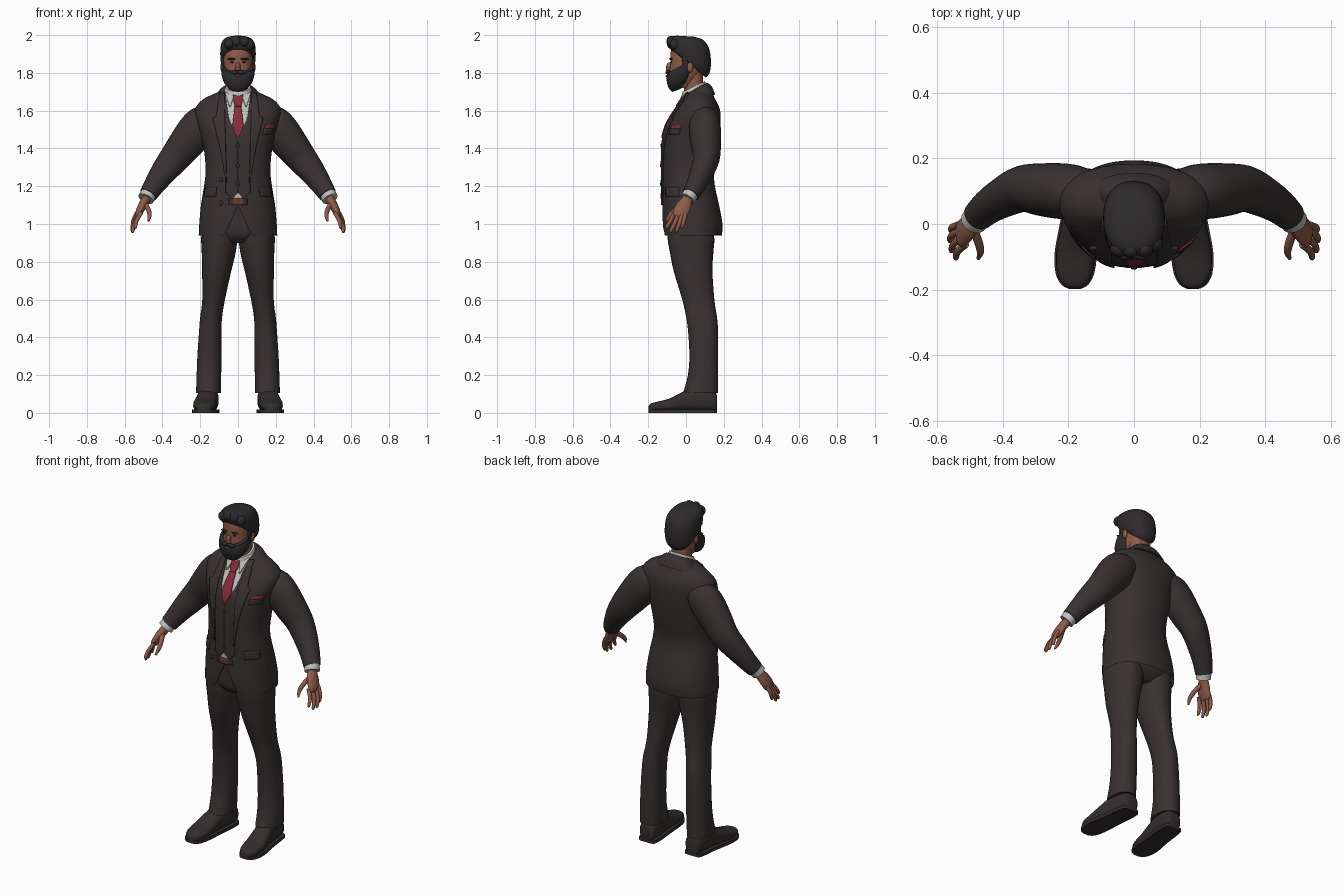
import bpy, bmesh, math
from mathutils import Vector


def material(name, rgb):
    m = bpy.data.materials.new(name)
    m.diffuse_color = (*rgb, 1)
    return m


SUIT = material("dark_suit", (0.040, 0.031, 0.031))
HAIR = material("dark_hair", (0.027, 0.024, 0.024))
SHOE = material("dark_leather", (0.034, 0.027, 0.027))
SKIN = material("skin", (0.27, 0.105, 0.065))
SHIRT = material("shirt_white", (0.52, 0.52, 0.50))
TIE = material("tie_red", (0.25, 0.025, 0.045))
BELT = material("belt_brown", (0.13, 0.045, 0.025))


def make(name, bm, mat):
    me = bpy.data.meshes.new(name)
    bm.to_mesh(me)
    bm.free()
    me.materials.append(mat)
    ob = bpy.data.objects.new(name, me)
    bpy.context.collection.objects.link(ob)
    return ob


def resample(rows, k=4):
    """Smooth curve through the given rows of numbers."""
    out = []
    for i in range(len(rows) - 1):
        a, b, c, d = (rows[max(0, min(len(rows) - 1, i + j))] for j in (-1, 0, 1, 2))
        for s in range(k):
            t = s / k
            out.append([0.5 * (2 * q + (r - p) * t + (2 * p - 5 * q + 4 * r - w) * t * t
                               + (3 * q - p - 3 * r + w) * t ** 3)
                        for p, q, r, w in zip(a, b, c, d)])
    return out + [list(rows[-1])]


def skin(name, rings, mat, caps=True):
    bm = bmesh.new()
    vs = [[bm.verts.new(p) for p in r] for r in rings]
    n = len(vs[0])
    for a, b in zip(vs, vs[1:]):
        for i in range(n):
            bm.faces.new((a[i], a[(i + 1) % n], b[(i + 1) % n], b[i]))
    if caps:
        bm.faces.new(vs[0][::-1])
        bm.faces.new(vs[-1])
    bmesh.ops.recalc_face_normals(bm, faces=bm.faces)
    return make(name, bm, mat)


def oval(n, e):
    """Unit superellipse points."""
    for i in range(n):
        a = 2 * math.pi * i / n
        c, s = math.cos(a), math.sin(a)
        yield math.copysign(abs(c) ** (2 / e), c), math.copysign(abs(s) ** (2 / e), s)


def stack(name, rows, mat, n=32, e=2.3, side=1, hem=None, caps=True):
    """Loft of level or tilted rings: (z front, z back, half width, y front, y back, x centre)."""
    rings = []
    for zf, zb, rx, y0, y1, cx in resample(rows):
        ring = []
        for c, s in oval(n, e):
            x = side * (cx + rx * c)
            z = zf + (zb - zf) * (s + 1) / 2
            if hem and s < 0:
                z = max(z, hem(x))
            ring.append((x, (y0 + y1) / 2 + s * (y1 - y0) / 2, z))
        rings.append(ring)
    return skin(name, rings, mat, caps)


def tube(name, rows, mat, side=1, n=20, k=4):
    """Loft along a path: (x, y, z, radius along y, radius across)."""
    rows = resample(rows, k)
    pts = [Vector((side * r[0], r[1], r[2])) for r in rows]
    rings = []
    for i, p in enumerate(pts):
        t = (pts[min(i + 1, len(pts) - 1)] - pts[max(i - 1, 0)]).normalized()
        u = Vector((0, 1, 0))
        u = (u - t * u.dot(t)).normalized()
        v = t.cross(u)
        rings.append([p + u * c * rows[i][3] + v * s * rows[i][4] for c, s in oval(n, 2)])
    return skin(name, rings, mat)


def blob(name, loc, size, mat, seg=16):
    bm = bmesh.new()
    bmesh.ops.create_uvsphere(bm, u_segments=seg, v_segments=seg // 2 + 2, radius=1)
    for v in bm.verts:
        v.co = Vector([l + s * c for l, s, c in zip(loc, size, v.co)])
    return make(name, bm, mat)


def level(rows):
    return [(r[0], r[0], r[1], r[2], r[3], r[4] if len(r) > 4 else 0) for r in rows]


# Jacket body
TORSO = level([(0.94, .208, -.12, .19), (1.0, .205, -.125, .193), (1.1, .196, -.125, .175),
               (1.2, .18, -.125, .153), (1.27, .172, -.125, .15), (1.35, .175, -.126, .165),
               (1.45, .19, -.12, .178), (1.52, .21, -.102, .182), (1.58, .225, -.07, .183),
               (1.62, .222, -.042, .175), (1.66, .185, -.015, .155), (1.69, .125, .0, .14),
               (1.71, .085, .02, .128), (1.735, .06, .04, .112)])
DENSE = resample(TORSO)


def opening(x):
    return 0.94 + 0.16 * max(0, 1 - abs(x) / 0.07)


stack("jacket_body", TORSO, SUIT, n=56, hem=opening, caps=False)


def front_y(x, z):
    """Front surface of the jacket body."""
    for a, b in zip(DENSE, DENSE[1:]):
        if a[0] <= z <= b[0]:
            t = (z - a[0]) / (b[0] - a[0])
            rx, y0, y1 = (a[i] + (b[i] - a[i]) * t for i in (2, 3, 4))
            u = min(abs(x) / rx, 0.985)
            return (y0 + y1) / 2 - (y1 - y0) / 2 * (1 - u ** 2.3) ** (1 / 2.3)
    return 0


def panel(name, rows, off, mat, side=1, nx=6, k=5, thick=0.009):
    """Plate that follows the chest: rows of (z, x left, x right), bottom to top."""
    bm = bmesh.new()
    grid = []
    for (z0, l0, r0), (z1, l1, r1) in zip(rows, rows[1:]):
        last = (z1, r1) == (rows[-1][0], rows[-1][2])
        for s in range(k + 1 if last else k):
            t = s / k
            z, l, r = z0 + (z1 - z0) * t, l0 + (l1 - l0) * t, r0 + (r1 - r0) * t
            xs = sorted((side * l, side * r))
            line = [xs[0] + (xs[1] - xs[0]) * i / nx for i in range(nx + 1)]
            grid.append([bm.verts.new((x, front_y(x, z) - off, z)) for x in line])
    for a, b in zip(grid, grid[1:]):
        for i in range(nx):
            bm.faces.new((a[i], a[i + 1], b[i + 1], b[i]))
    ob = make(name, bm, mat)
    mod = ob.modifiers.new("thickness", "SOLIDIFY")
    mod.thickness = thick
    mod.offset = -1


# Shirt front, tie, belt and pocket square
panel("shirt_front", [(1.44, -.02, .02), (1.56, -.06, .06), (1.705, -.072, .072)], .002, SHIRT, nx=10)
panel("tie", [(1.455, -.004, .004), (1.52, -.03, .03), (1.63, -.017, .017)], .012, TIE)
panel("tie_knot", [(1.625, -.015, .015), (1.645, -.022, .022), (1.685, -.026, .026)], .018, TIE)
panel("belt", [(1.10, -.05, .05), (1.135, -.05, .05)], .004, SHOE)
panel("belt_buckle", [(1.10, -.03, .03), (1.135, -.03, .03)], .008, BELT)
panel("shirt_gap", [(1.136, -.025, .025), (1.165, -.003, .003)], .009, SHIRT)
panel("breast_pocket", [(1.475, .135, .185), (1.505, .138, .192)], .007, SUIT)
panel("pocket_square", [(1.505, .14, .192), (1.525, .15, .20)], .007, TIE)

for s, tag in ((1, "left"), (-1, "right")):
    # Vest, lapels, collar wings and pocket flaps
    panel("vest_" + tag, [(1.135, .015, .03), (1.165, 0, .065), (1.44, 0, .072), (1.56, .048, .075),
                          (1.69, .068, .078)], .007, SUIT, s)
    panel("lapel_" + tag, [(1.22, .06, .064), (1.40, .066, .095), (1.56, .07, .135), (1.575, .07, .115),
                           (1.695, .073, .098)], .014, SUIT, s)
    panel("collar_wing_" + tag, [(1.625, .04, .046), (1.70, .015, .07)], .013, SHIRT, s)
    panel("pocket_flap_" + tag, [(1.145, .12, .182), (1.195, .115, .174)], .007, SUIT, s)

    # Sleeve, cuff and hand
    tube("sleeve_" + tag, [(.13, .10, 1.56, .065, .07), (.18, .10, 1.535, .08, .095),
                           (.22, .10, 1.495, .085, .10), (.28, .105, 1.42, .08, .092),
                           (.335, .108, 1.35, .071, .081), (.39, .085, 1.28, .062, .07),
                           (.44, .055, 1.21, .053, .057), (.475, .025, 1.155, .046, .048)], SUIT, s, 28)
    tube("cuff_" + tag, [(.468, .033, 1.17, .041, .043), (.488, .008, 1.133, .041, .043)], SHIRT, s)
    tube("palm_" + tag, [(.475, .02, 1.155, .028, .024), (.49, .005, 1.125, .03, .024),
                         (.507, -.012, 1.095, .04, .023), (.526, -.03, 1.055, .042, .018),
                         (.532, -.037, 1.035, .03, .01)], SKIN, s)
    fingers = (("index", .512, -.062, 1.06, .543, -.102, .975), ("middle", .525, -.042, 1.05, .556, -.08, .955),
               ("ring", .534, -.022, 1.05, .560, -.05, .955), ("little", .535, -.002, 1.06, .556, -.02, .975))
    for f, x, y, z, tx, ty, tz in fingers:
        tube(f + "_finger_" + tag, [(x, y, z, .011, .011),
                                    ((x + tx) / 2 + .009, (y + ty) / 2, (z + tz) / 2, .011, .011),
                                    (tx, ty, tz + .01, .009, .009), (tx - .003, ty - .003, tz, .004, .004)],
             SKIN, s, 10, 3)
    tube("thumb_" + tag, [(.492, -.01, 1.11, .016, .014), (.474, -.055, 1.075, .014, .013),
                          (.468, -.085, 1.045, .012, .011), (.475, -.106, 1.015, .005, .005)], SKIN, s, 10, 3)

    # Trouser leg
    stack("trouser_leg_" + tag, level([(.105, .066, -.015, .17, .156), (.2, .065, .01, .17, .154),
                                       (.3, .064, .018, .17, .151), (.42, .06, .012, .17, .147),
                                       (.5, .058, .002, .165, .143), (.6, .06, -.02, .15, .129),
                                       (.75, .077, -.065, .14, .113), (.85, .09, -.085, .145, .102),
                                       (.92, .095, -.097, .15, .10), (1.0, .09, -.10, .14, .10)]),
          SUIT, e=2.2, side=s)

    # Shoe upper and sole
    last = resample([(.165, .152, .028, .08), (.155, .152, .046, .11), (.10, .155, .053, .13),
                     (.03, .162, .054, .13), (-.03, .17, .057, .105), (-.09, .177, .06, .075),
                     (-.15, .18, .054, .06), (-.185, .18, .036, .05), (-.198, .18, .012, .036)], 3)
    skin("shoe_" + tag, [[(s * (cx + w * c), y, .004 + h / 2 + (h / 2 - .004) * q) for c, q in oval(24, 2.6)]
                         for y, cx, w, h in last], SHOE)
    edge = [(s * (cx + w + .005), y) for y, cx, w, h in last] + \
           [(s * (cx - w - .005), y) for y, cx, w, h in reversed(last)]
    skin("shoe_sole_" + tag, [[(x, y, z) for x, y in edge] for z in (0, .018)], SHOE)

    # Ear, sideburn, eyebrow and eye
    blob("ear_" + tag, (s * .083, .022, 1.83), (.01, .016, .028), SKIN)
    blob("sideburn_" + tag, (s * .078, -.002, 1.865), (.012, .018, .05), HAIR)
    blob("eyebrow_" + tag, (s * .034, -.08, 1.874), (.022, .009, .006), HAIR)
    blob("eye_" + tag, (s * .032, -.079, 1.857), (.011, .005, .004), HAIR)
    blob("moustache_" + tag, (s * .02, -.097, 1.803), (.026, .012, .011), HAIR)

# Hips
stack("trouser_hips", level([(.90, .08, -.06, .11), (.93, .15, -.09, .14), (.97, .185, -.102, .16),
                             (1.05, .18, -.105, .155), (1.15, .165, -.11, .135)]), SUIT)

# Buttons
for i, z in enumerate((1.415, 1.31, 1.21)):
    blob("vest_button_%d" % i, (0, front_y(0, z) - .008, z), (.01, .005, .01), SHOE, 12)
for i, z in enumerate((1.235, 1.11)):
    blob("jacket_button_%d" % i, (-.09, front_y(.09, z) - .002, z), (.012, .006, .012), SHOE, 12)

# Neck and collars
stack("jacket_collar", [(1.655, 1.685, .125, .025, .155, 0), (1.69, 1.73, .095, .02, .135, 0),
                        (1.695, 1.748, .074, .02, .112, 0)], SUIT)
stack("shirt_collar", [(1.65, 1.71, .076, -.02, .105, 0), (1.675, 1.735, .073, -.024, .106, 0),
                       (1.70, 1.757, .066, -.018, .10, 0)], SHIRT)
stack("neck", level([(1.64, .06, -.005, .09), (1.72, .055, -.01, .09), (1.82, .058, -.01, .09)]), SKIN)

# Head, hair and beard
stack("head", level([(1.72, .04, -.06, .04), (1.76, .06, -.075, .06), (1.80, .072, -.085, .088),
                     (1.85, .078, -.083, .11), (1.90, .08, -.082, .115), (1.95, .07, -.07, .10),
                     (1.985, .03, -.03, .05)]), SKIN)
blob("nose", (0, -.088, 1.832), (.013, .017, .024), SKIN)
blob("nose_tip", (0, -.093, 1.822), (.017, .014, .011), SKIN)
stack("hair", [(1.925, 1.775, .080, -.078, .105, 0), (1.93, 1.80, .091, -.088, .125, 0),
               (1.955, 1.86, .094, -.094, .132, 0), (1.98, 1.93, .088, -.092, .122, 0),
               (1.993, 1.975, .065, -.075, .09, 0), (1.997, 1.992, .03, -.045, .04, 0)], HAIR, n=40)
for i, (x, y, z) in enumerate(((-.045, -.075, 1.955), (-.01, -.078, 1.967), (.03, -.075, 1.965), (.06, -.06, 1.95))):
    blob("hair_lock_%d" % i, (x, y, z), (.028, .026, .029), HAIR)
stack("beard", [(1.70, 1.715, .025, -.07, -.03, 0), (1.71, 1.735, .052, -.085, -.005, 0),
                (1.74, 1.77, .077, -.099, .025, 0), (1.775, 1.825, .088, -.103, .045, 0),
                (1.80, 1.88, .087, -.096, .05, 0)], HAIR, e=2.4)
blob("lower_lip", (0, -.102, 1.784), (.017, .006, .005), SKIN)

# Smooth shading with sharp edges kept
for ob in bpy.context.collection.objects:
    ob.select_set(True)
    bpy.context.view_layer.objects.active = ob
bpy.ops.object.shade_smooth_by_angle(angle=math.radians(40))
